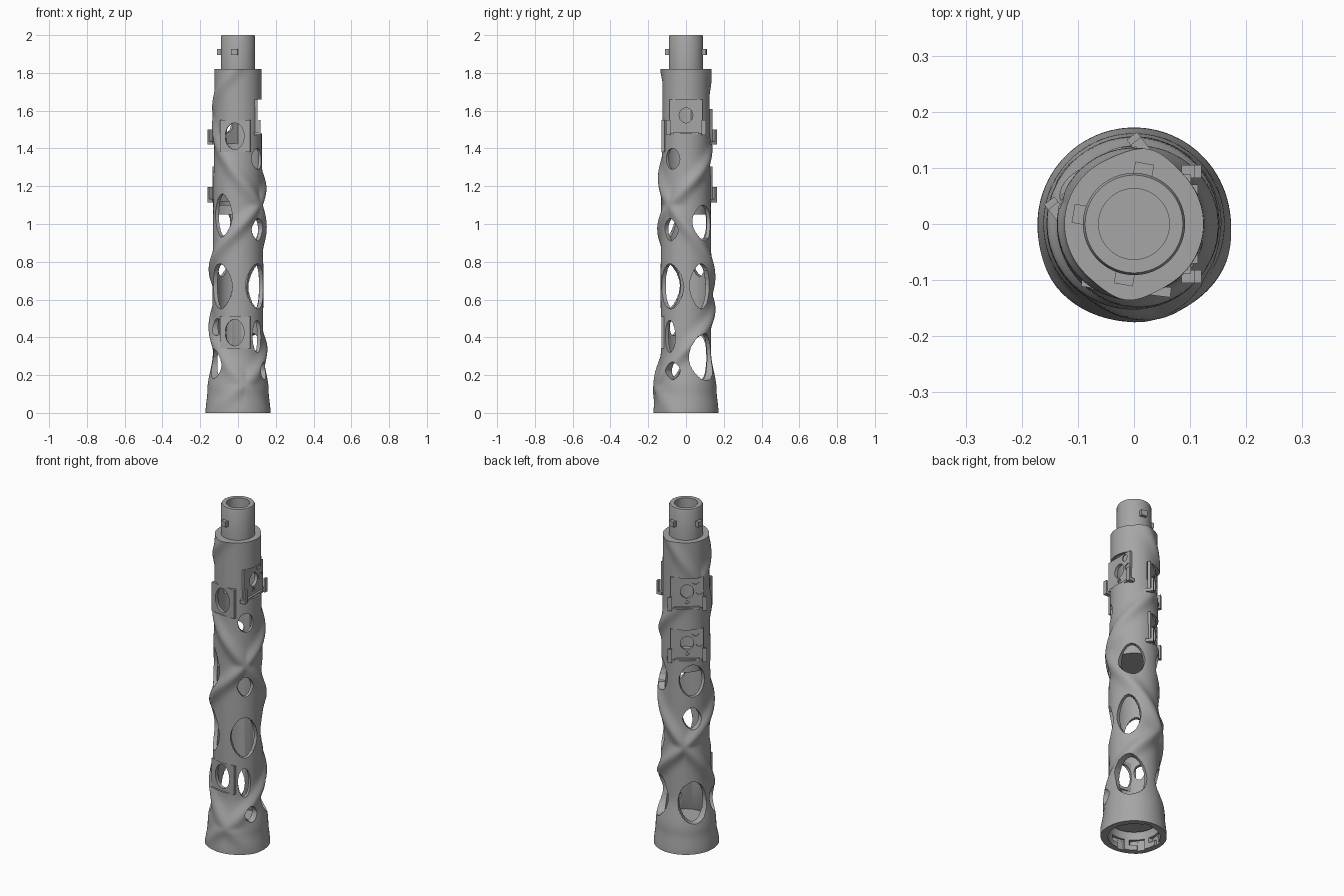
import bpy, bmesh, math
from mathutils import Matrix, Vector

cube = bpy.data.objects.get("Cube")
if cube:
    bpy.data.objects.remove(cube)

grey = bpy.data.materials.new("plain_grey")
grey.use_nodes = True
colour = (0.38, 0.38, 0.38, 1)
grey.diffuse_color = colour
grey.node_tree.nodes["Principled BSDF"].inputs["Base Color"].default_value = colour


def make(name, bm):
    bmesh.ops.recalc_face_normals(bm, faces=bm.faces)
    mesh = bpy.data.meshes.new(name)
    bm.to_mesh(mesh)
    bm.free()
    mesh.materials.append(grey)
    obj = bpy.data.objects.new(name, mesh)
    bpy.context.collection.objects.link(obj)
    return obj


def activate(obj):
    bpy.ops.object.select_all(action='DESELECT')
    obj.select_set(True)
    bpy.context.view_layer.objects.active = obj


def smooth(obj):
    activate(obj)
    bpy.ops.object.shade_smooth_by_angle(angle=math.radians(35))


def subtract(obj, cutters):
    activate(obj)
    for c in cutters:
        c.hide_render = True
        mod = obj.modifiers.new("cut", 'BOOLEAN')
        mod.operation, mod.solver, mod.object = 'DIFFERENCE', 'EXACT', c
        bpy.ops.object.modifier_apply(modifier=mod.name)
        bpy.data.objects.remove(c)


def add_box(bm, az, r, t, z):
    """Box from (min, max) ranges: radial, tangential, height, turned to az."""
    mid = Vector([(a + b) / 2 for a, b in (r, t, z)])
    size = [b - a for a, b in (r, t, z)]
    m = Matrix.Rotation(math.radians(az), 4, 'Z') @ Matrix.Translation(mid) @ Matrix.Diagonal((*size, 1))
    bmesh.ops.create_cube(bm, size=1, matrix=m)


def box(name, *args):
    bm = bmesh.new()
    add_box(bm, *args)
    return make(name, bm)


def disc(name, r, z0, z1, m=Matrix(), stretch=1):
    """Cylinder along local z."""
    bm = bmesh.new()
    mm = m @ Matrix.Translation((0, 0, (z0 + z1) / 2)) @ Matrix.Diagonal((stretch, 1, 1, 1))
    bmesh.ops.create_cone(bm, cap_ends=True, segments=48, radius1=r, radius2=r,
                          depth=z1 - z0, matrix=mm)
    return make(name, bm)


def lerp(table, z):
    for (a, va), (b, vb) in zip(table, table[1:]):
        if z <= b:
            f = (z - a) / (b - a)
            f = f * f * (3 - 2 * f)
            return va + (vb - va) * f
    return table[-1][1]


RADIUS = [(0, .172), (.12, .162), (.32, .133), (.7, .134), (1.15, .131), (1.4, .126), (1.82, .124)]
RIDGE = [(0, .006), (.15, .014), (.35, .023), (1.2, .02), (1.5, .012), (1.82, .012)]


# Sleeve with two crossing spiral ridges, neck and bore
def outer(z, a):
    t = z - .15
    r, bump = lerp(RADIUS, z), 0
    for turn in (-77 + 420 * t, -77 - 338 * t):
        d = (a - turn + 180) % 360 - 180
        bump = max(bump, math.exp(-(d / 20) ** 2))
    return r + lerp(RIDGE, z) * bump


SEG, ROWS = 120, 150
bm = bmesh.new()
rings = []
levels = [(None, 1.82 * i / ROWS) for i in range(ROWS + 1)]
levels += [(.091, 1.82), (.091, 1.99), (.087, 2), (.063, 2), (.063, 1.75), (.112, 1.72),
           (.112, .14), (.137, .1), (.137, 0)]
for r, z in levels:
    ring = []
    for i in range(SEG):
        a = 360 * i / SEG
        rr = r or outer(z, a)
        ring.append(bm.verts.new((rr * math.cos(math.radians(a)), rr * math.sin(math.radians(a)), z)))
    rings.append(ring)
for lo, hi in zip(rings, rings[1:] + rings[:1]):
    for i in range(SEG):
        j = (i + 1) % SEG
        bm.faces.new((lo[i], lo[j], hi[j], hi[i]))
sleeve = make("sleeve", bm)


# Rounded windows between the ridges: azimuth range, height range, pointedness
def window(a0, a1, z0, z1, power):
    bm = bmesh.new()
    n = 32

    def point(r, u, v):
        a = math.radians((a0 + a1) / 2 + u * (a1 - a0) / 2)
        return bm.verts.new((r * math.cos(a), r * math.sin(a), (z0 + z1) / 2 + v * (z1 - z0) / 2))

    def spow(x):
        return math.copysign(abs(x) ** power, x)
    loops = []
    for r in (.05, .25):
        loops.append([point(r, spow(math.cos(k * math.tau / n)), spow(math.sin(k * math.tau / n)))
                      for k in range(n)])
        hub = point(r, 0, 0)
        for k in range(n):
            bm.faces.new((hub, loops[-1][k], loops[-1][(k + 1) % n]))
    for k in range(n):
        j = (k + 1) % n
        bm.faces.new((loops[0][k], loops[0][j], loops[1][j], loops[1][k]))
    return make("window_cutter", bm)


WINDOWS = [(-73, -5, .55, .79, 1.15), (8, 66, .55, .79, 1.15), (-166, -103, .55, .79, 1.15),
           (-57, -18, .91, 1.03, 1.25), (14, 76, .91, 1.1, 1.1), (-155, -103, .93, 1.16, 1.2),
           (108, 174, .91, 1.1, 1.1), (117, 162, .72, .85, 1.25), (6, 80, .17, .42, 1.1),
           (106, 178, .17, .41, 1.1), (-42, -12, .175, .27, 1.25), (-168, -125, .18, .34, 1.2),
           (-55, -25, .32, .49, 1), (-160, -130, .41, .5, 1), (-55, -15, 1.29, 1.4, 1)]
cutters = [window(*w) for w in WINDOWS]

# Flat mounts: azimuth, bottom, top, face distance, half width, kind
MOUNTS = [(0, 1.48, 1.66, .102, .088, "clip"), (128, 1.43, 1.61, .108, .088, "clip"),
          (128, 1.125, 1.305, .108, .088, "clip"),
          (-97, 1.38, 1.55, .122, .08, "port"), (-97, .34, .51, .122, .08, "port")]
for az, z0, z1, d, w, kind in MOUNTS:
    cutters.append(box("mount_cutter", az, (d - .02, .25), (-w, w), (z0, z1)))

# Bayonet slots in the base
for az in (-100, 80, 170, 215):
    cutters.append(box("slot_cutter", az, (.12, .148), (-.02, .02), (-.01, .05)))
    cutters.append(box("slot_cutter", az, (.12, .1475), (-.021, .06), (.03, .06)))
subtract(sleeve, cutters)
smooth(sleeve)


def facing(az, t, z):
    """Local z points outwards along az, local x points up or down."""
    return Matrix.Rotation(math.radians(az), 4, 'Z') @ Matrix.Translation((0, t, z)) \
        @ Matrix.Rotation(math.pi / 2, 4, 'Y')


# Mount plates with openings, ledges and clip tabs
for az, z0, z1, d, w, kind in MOUNTS:
    plate = box(kind + "_plate", az, (d - .018, d), (-w, w), (z0, z1))
    mid = (z0 + z1) / 2
    if kind == "port":
        holes = [disc("hole", .05, .05, .2, facing(az, -.003, mid), 1.4)]
        subtract(plate, holes)
    else:
        holes = [disc("hole", .036, .05, .2, facing(az, 0, mid + .005), 1.1)]
        for t, z, r in ((.045, z1 - .025, .019), (.066, mid + .003, .018), (0, z0 + .035, .012)):
            holes.append(disc("hole", r, d - .006, .2, facing(az, t, z)))
        subtract(plate, holes)
        disc("plate_screw", .006, d - .01, d - .001, facing(az, 0, z0 + .035))
        bm = bmesh.new()
        add_box(bm, az, (d - .02, d + .012), (-.07, .07), (z0 - .006, z0 + .008))
        for s in (-1, 1):
            t = tuple(sorted((s * .082, s * .105)))
            add_box(bm, az, (.085, d + .018), t, (z0 - .01, z0 + .008))
            add_box(bm, az, (d + .006, d + .018), t, (z0 - .01, z0 + .07))
        make("clip_tabs", bm)
    smooth(plate)

# Inner partitions
smooth(disc("base_floor", .125, .1, .14))
smooth(disc("inner_core", .113, 1.05, 1.1))

# Neck locking pegs
for az in (-100, 80, 170):
    box("neck_peg", az, (.08, .11), (-.017, .017), (1.895, 1.927))
